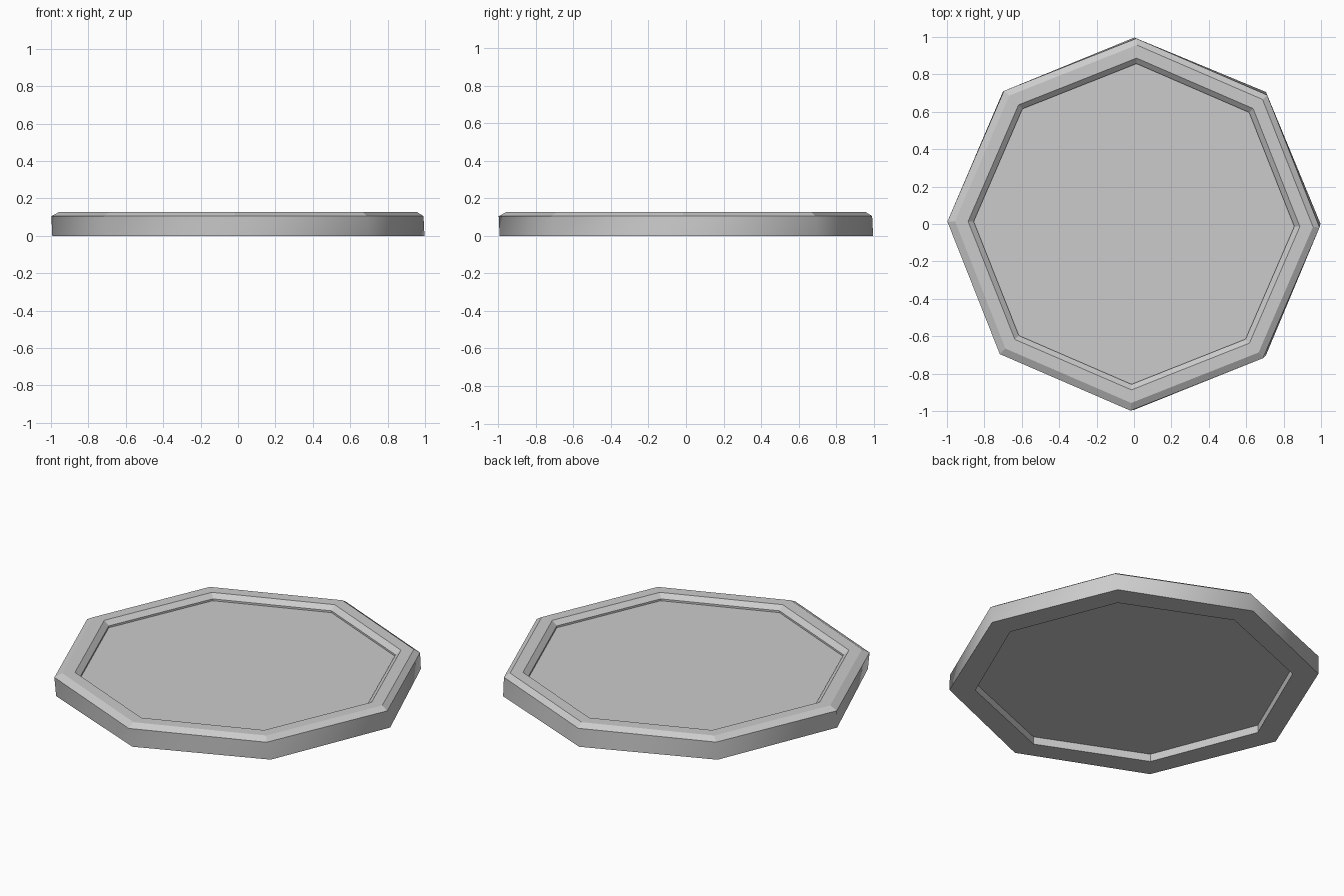
import bpy
import bmesh
import math

SIDES = 8
TWIST = math.radians(-0.9)   # the upper rings are turned very slightly

cube = bpy.data.objects.get("Cube")
if cube:
    bpy.data.objects.remove(cube, do_unlink=True)

grey = bpy.data.materials.new("light_grey")
grey.use_nodes = True
grey.diffuse_color = (0.6, 0.6, 0.6, 1)
grey.node_tree.nodes["Principled BSDF"].inputs["Base Color"].default_value = grey.diffuse_color


def octagon(bm, radius, z, twist=TWIST, shift=0.0):
    """Ring of corner vertices, with corners on the x and y axes."""
    return [bm.verts.new((radius * math.cos(2 * math.pi * i / SIDES + twist) + shift,
                          radius * math.sin(2 * math.pi * i / SIDES + twist) + shift, z))
            for i in range(SIDES)]


def bridge(bm, a, b):
    """Band of quads between two rings."""
    return [bm.faces.new((a[i], a[(i + 1) % SIDES], b[(i + 1) % SIDES], b[i]))
            for i in range(SIDES)]


def finish(bm, name):
    bmesh.ops.recalc_face_normals(bm, faces=bm.faces)
    mesh = bpy.data.meshes.new(name)
    bm.to_mesh(mesh)
    bm.free()
    mesh.materials.append(grey)
    obj = bpy.data.objects.new(name, mesh)
    bpy.context.collection.objects.link(obj)
    return obj


# Rim: closed octagonal frame with bevelled outer and inner top edges
bm = bmesh.new()
rings = [
    octagon(bm, 0.995, 0.0, 0.0, 0.002),       # outer foot
    octagon(bm, 0.995, 0.105, shift=-0.003),   # outer shoulder
    octagon(bm, 0.957, 0.127),                 # top, outer edge
    octagon(bm, 0.887, 0.127),                 # top, inner edge
    octagon(bm, 0.857, 0.102),                 # inner bevel
    octagon(bm, 0.857, 0.0),                   # inner foot
]
for n, ring in enumerate(rings):
    for face in bridge(bm, ring, rings[(n + 1) % len(rings)]):
        face.smooth = n == 0                   # only the outer wall is rounded
finish(bm, "rim")

# Floor panel set inside the rim, recessed above and below
bm = bmesh.new()
low, high = octagon(bm, 0.858, 0.045), octagon(bm, 0.858, 0.091)
bridge(bm, low, high)
bm.faces.new(high)
bm.faces.new(low[::-1])
finish(bm, "floor_panel")
